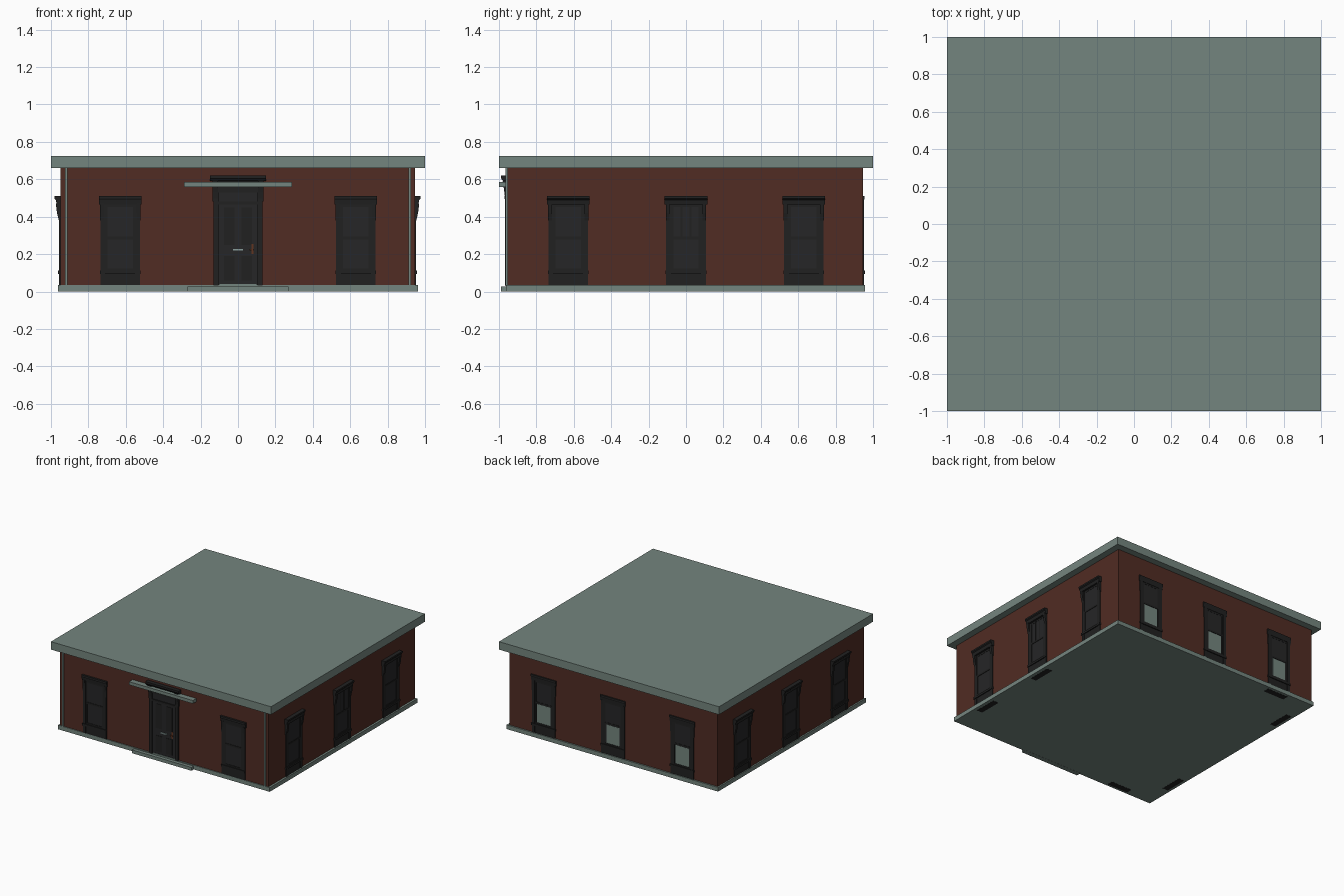
import bpy, bmesh, math
from mathutils import Matrix, Vector

cube = bpy.data.objects.get("Cube")
if cube:
    bpy.data.objects.remove(cube, do_unlink=True)


def material(name, rgb):
    m = bpy.data.materials.new(name)
    m.use_nodes = True
    m.diffuse_color = (*rgb, 1)
    m.node_tree.nodes["Principled BSDF"].inputs["Base Color"].default_value = (*rgb, 1)
    return m


GREY, BRICK, TRIM, GLASS, COPPER, SILVER = range(6)
MATERIALS = [
    material("grey_stone", (0.175, 0.235, 0.21)),
    material("red_brick", (0.082, 0.025, 0.017)),
    material("black_trim", (0.015, 0.015, 0.015)),
    material("dark_glass", (0.019, 0.019, 0.02)),
    material("copper", (0.12, 0.035, 0.015)),
    material("pale_metal", (0.25, 0.34, 0.33)),
]


class Part:
    """Collects boxes and profiles in wall space: u along, d outward, z up."""

    def __init__(self):
        self.bm = bmesh.new()

    def prism(self, profile, u0, u1, mat):
        # closed (d, z) profile swept along u
        ends = [[self.bm.verts.new((u, -d, z)) for d, z in profile] for u in (u0, u1)]
        faces = [self.bm.faces.new(ends[0]), self.bm.faces.new(ends[1][::-1])]
        n = len(profile)
        for i in range(n):
            j = (i + 1) % n
            faces.append(self.bm.faces.new((ends[0][j], ends[0][i], ends[1][i], ends[1][j])))
        for f in faces:
            f.material_index = mat

    def box(self, u0, u1, d0, d1, z0, z1, mat):
        self.prism([(d0, z0), (d1, z0), (d1, z1), (d0, z1)], u0, u1, mat)

    def frame(self, half, z0, z1, w, d, mat):
        # four bars round an opening
        for s in (-1, 1):
            self.box(*sorted((s * half, s * (half - w))), -0.01, d, z0, z1, mat)
        self.box(w - half, half - w, -0.01, d, z0, z0 + w, mat)
        self.box(w - half, half - w, -0.01, d, z1 - w, z1, mat)

    def finish(self, name, side=0, along=0, wall=0):
        bmesh.ops.recalc_face_normals(self.bm, faces=self.bm.faces)
        turn = Matrix.Rotation(side * math.pi / 2, 4, "Z")
        self.bm.transform(turn @ Matrix.Translation(Vector((along, -wall, 0))))
        mesh = bpy.data.meshes.new(name)
        self.bm.to_mesh(mesh)
        self.bm.free()
        for m in MATERIALS:
            mesh.materials.append(m)
        bpy.context.collection.objects.link(bpy.data.objects.new(name, mesh))


def slab(name, x0, x1, y0, y1, z0, z1, mat):
    p = Part()
    p.box(x0, x1, -y0, -y1, z0, z1, mat)
    p.finish(name)


# main volumes
slab("foundation", -0.962, 0.962, -0.962, 0.957, 0.001, 0.035, GREY)
slab("brick_walls", -0.95, 0.945, -0.955, 0.945, 0.03, 0.665, BRICK)
slab("flat_roof", -1, 1, -1, 1, 0.66, 0.725, GREY)
slab("door_step", -0.27, 0.27, -0.99, -0.95, 0, 0.027, GREY)
slab("door_canopy", -0.29, 0.29, -1, -0.95, 0.56, 0.586, GREY)
for side, x in (("right", -0.918), ("left", 0.918)):
    slab(side + "_downpipe", x - 0.007, x + 0.007, -0.966, -0.95, 0.03, 0.662, GREY)


def window(name, side, along, wall, out, cornice, pale, mullions, footing):
    p = Part()
    # glass, casing, sashes
    p.box(-0.085, 0.085, -0.01, out * 0.25, 0.1, 0.47, GLASS)
    for s in (-1, 1):
        p.box(*sorted((s * 0.08, s * 0.106)), -0.01, out, 0.035, 0.475, TRIM)
    p.frame(0.082, 0.28, 0.465, 0.014, out * 0.5, TRIM)
    p.frame(0.082, 0.11, 0.292, 0.014, out * 0.75, TRIM)
    if pale:
        p.box(-0.06, 0.06, 0, out * 0.4, 0.125, 0.276, GREY)
    if mullions:
        for u in (-0.025, 0.025):
            p.box(u - 0.005, u + 0.005, 0, out * 0.6, 0.285, 0.46, TRIM)
    # apron and sill
    p.box(-0.1, 0.1, -0.01, out * 0.6, 0.035, 0.1, TRIM)
    p.box(-0.109, 0.109, -0.01, out + 0.005, 0.095, 0.112, TRIM)
    # moulded hood on scrolled end brackets
    p.prism([(-0.01, 0.465), (cornice * 0.6, 0.465), (cornice * 0.75, 0.49),
             (cornice, 0.497), (cornice, 0.51), (-0.01, 0.51)], -0.114, 0.114, TRIM)
    for s in (-1, 1):
        p.prism([(0, 0.38), (out, 0.38), (cornice * 0.55, 0.42), (cornice * 0.75, 0.47),
                 (0, 0.47)], *sorted((s * 0.087, s * 0.108)), TRIM)
    if footing:
        p.box(-0.095, 0.095, -0.06, -0.01, 0, 0.03, TRIM)
    p.finish(name, side, along, wall)


# side name, wall distance, casing depth, hood depth, positions with a visible footing
SIDES = [
    ("front", 0.955, 0.008, 0.016, (-1,)),
    ("right", 0.945, 0.008, 0.032, (-1, 0)),
    ("back", 0.945, 0.006, 0.01, (1,)),
    ("left", 0.95, 0.008, 0.032, (-1, 1)),
]
for i, (label, wall, out, hood, footings) in enumerate(SIDES):
    for k in (-1, 0, 1):
        if label == "front" and k == 0:
            continue
        window(f"{label}_window_{k + 2}", i, k * 0.63, wall, out, hood,
               label == "back", label == "right" and k == 0, k in footings)

# front door with transom and hood
door = Part()
door.box(-0.105, 0.105, -0.01, 0.003, 0.033, 0.55, GLASS)
for s in (-1, 1):
    door.box(*sorted((s * 0.105, s * 0.132)), -0.01, 0.012, 0.033, 0.56, TRIM)
    door.prism([(0, 0.48), (0.01, 0.48), (0.016, 0.53), (0.025, 0.59), (0, 0.59)],
               *sorted((s * 0.108, s * 0.136)), TRIM)
    # raised leaf panels
    for z0, z1 in ((0.06, 0.19), (0.25, 0.45)):
        door.box(*sorted((s * 0.018, s * 0.075)), 0, 0.006, z0, z1, TRIM)
door.box(-0.105, 0.105, -0.01, 0.01, 0.465, 0.48, TRIM)
door.box(-0.105, 0.105, -0.01, 0.01, 0.53, 0.56, TRIM)
door.box(-0.132, 0.132, -0.01, 0.012, 0.55, 0.595, TRIM)
door.prism([(-0.01, 0.59), (0.022, 0.59), (0.034, 0.605), (0.034, 0.62), (-0.01, 0.62)],
           -0.15, 0.15, TRIM)
door.finish("front_door", 0, 0, 0.955)

# door fittings
fit = Part()
fit.box(-0.028, 0.028, 0, 0.01, 0.218, 0.226, SILVER)
fit.box(0.072, 0.082, 0, 0.008, 0.2, 0.255, COPPER)
fit.box(0.062, 0.084, 0.006, 0.014, 0.218, 0.228, COPPER)
fit.box(-0.1, 0.1, 0, 0.008, 0.033, 0.04, GREY)
fit.finish("door_fittings", 0, 0, 0.955)
